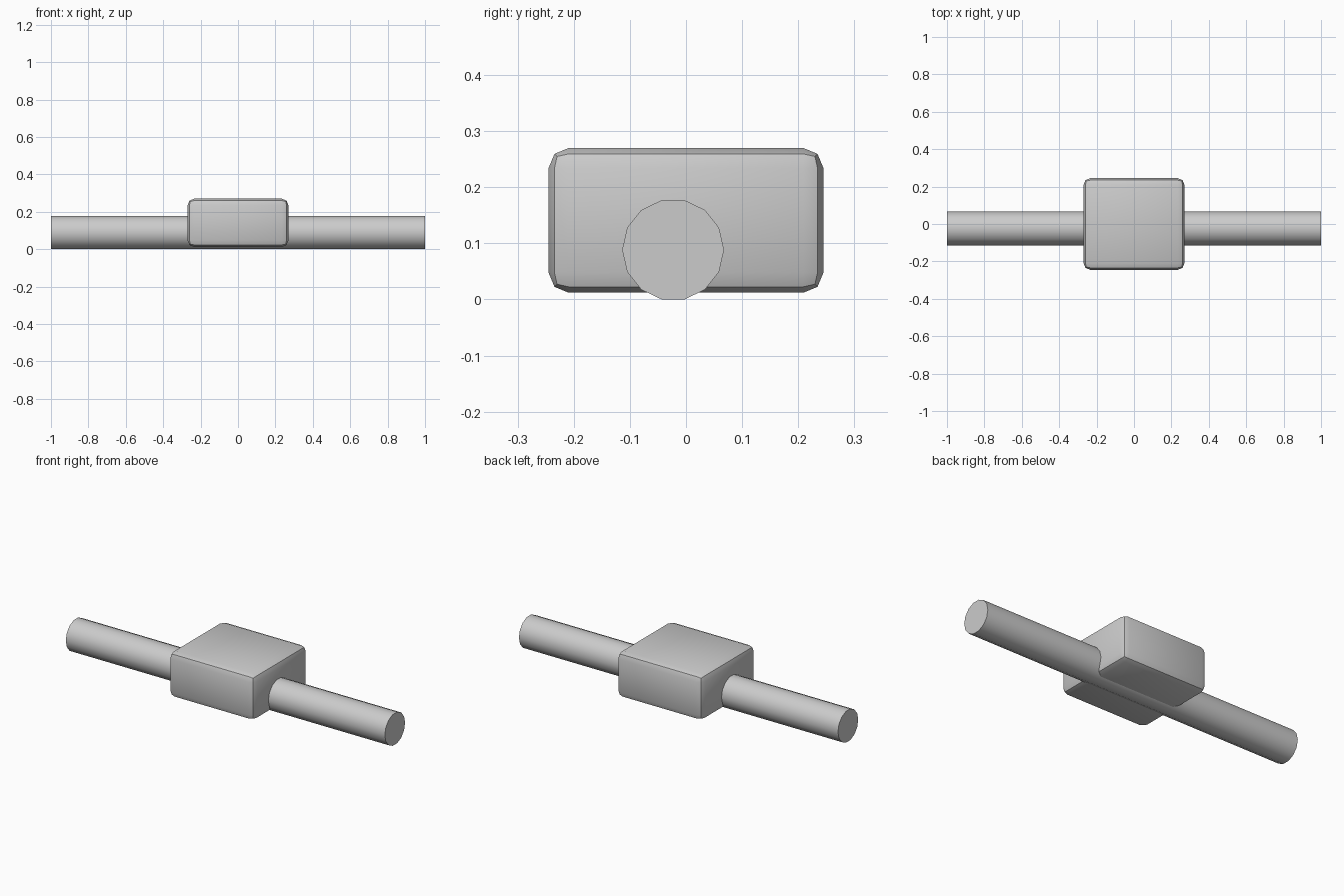
import bpy
import math

if "Cube" in bpy.data.objects:
    bpy.data.objects.remove(bpy.data.objects["Cube"])


def smooth(obj):
    bpy.ops.object.select_all(action='DESELECT')
    obj.select_set(True)
    bpy.context.view_layer.objects.active = obj
    bpy.ops.object.shade_smooth_by_angle(angle=math.radians(40))


# Rod: 14-sided bar running the full length along x, flat side down
bpy.ops.mesh.primitive_cylinder_add(
    vertices=14, radius=0.0908, depth=2,
    location=(0, -0.023, 0.0885), rotation=(0, math.pi / 2, 0))
rod = bpy.context.object
rod.name = "rod"
# Put a flat face at top and bottom (vertices lie on the +y / -y sides)
bpy.ops.object.transform_apply(location=False, rotation=True, scale=True)
low = min(v.co.z for v in rod.data.vertices)
rod.location.z = -low
smooth(rod)

# Block: rounded box clamped around the rod
bpy.ops.mesh.primitive_cube_add(size=1, location=(0, 0, 0.141))
block = bpy.context.object
block.name = "block"
block.scale = (0.54, 0.49, 0.258)
bpy.ops.object.transform_apply(location=False, rotation=False, scale=True)
bevel = block.modifiers.new("rounded_edges", 'BEVEL')
bevel.width = 0.036
bevel.segments = 2
bpy.ops.object.modifier_apply(modifier=bevel.name)
smooth(block)
